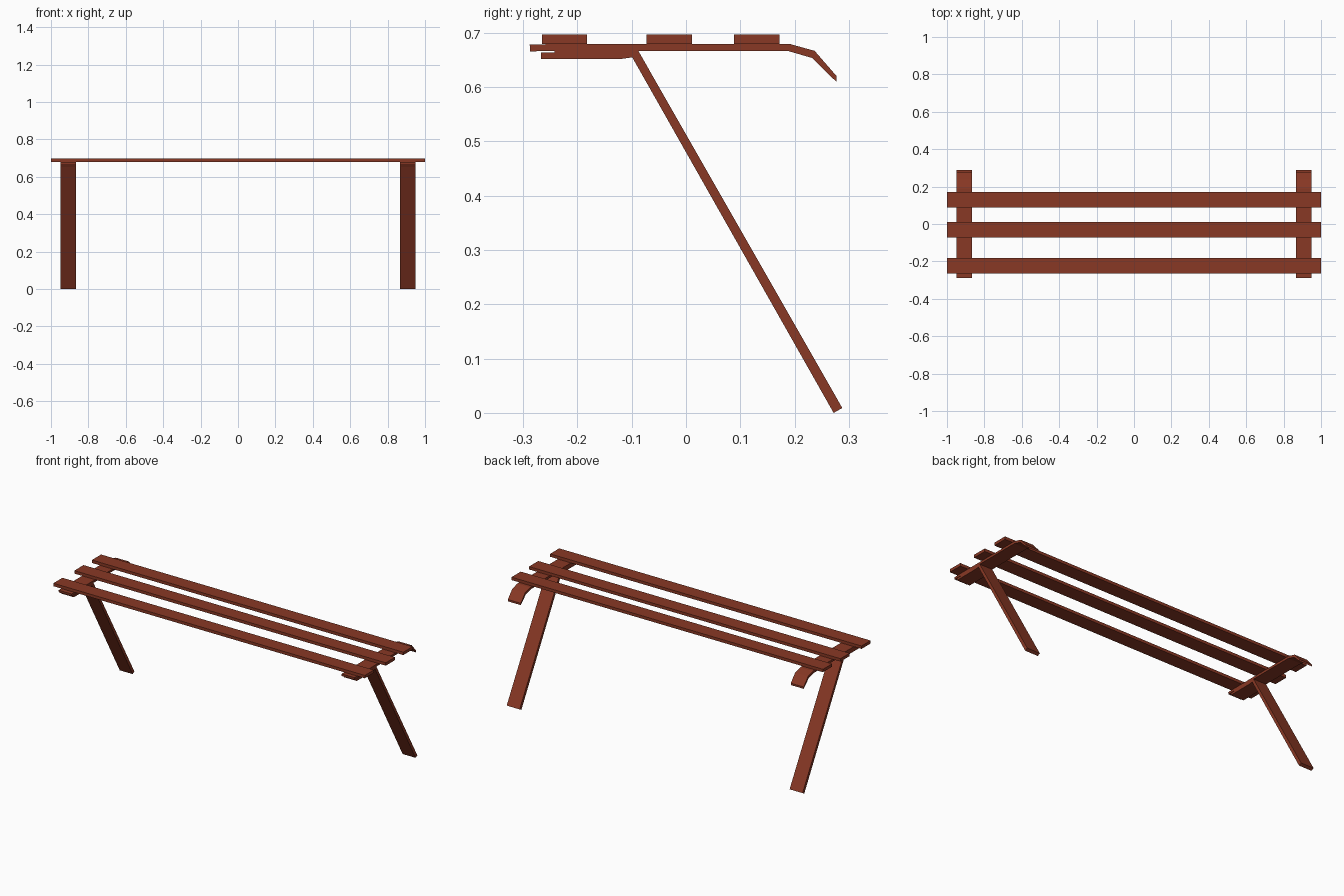
import bpy

if "Cube" in bpy.data.objects:
    bpy.data.objects.remove(bpy.data.objects["Cube"])

wood = bpy.data.materials.new("red_brown")
wood.diffuse_color = (0.25, 0.04, 0.018, 1)
wood.use_nodes = True
wood.node_tree.nodes["Principled BSDF"].inputs["Base Color"].default_value = wood.diffuse_color


def extrude_x(name, profile, x0, x1):
    """Solid made by extruding a (y, z) outline between two x positions."""
    n = len(profile)
    verts = [(x, y, z) for x in (x0, x1) for y, z in profile]
    faces = [tuple(range(n))[::-1], tuple(range(n, 2 * n))]
    faces += [(i, (i + 1) % n, (i + 1) % n + n, i + n) for i in range(n)]
    mesh = bpy.data.meshes.new(name)
    mesh.from_pydata(verts, [], faces)
    mesh.materials.append(wood)
    obj = bpy.data.objects.new(name, mesh)
    bpy.context.collection.objects.link(obj)
    return obj


# Seat slats running the full length
for name, y0, y1 in (("front_slat", -0.265, -0.182),
                     ("middle_slat", -0.073, 0.011),
                     ("back_slat", 0.088, 0.172)):
    extrude_x(name, [(y0, 0.680), (y1, 0.680), (y1, 0.697), (y0, 0.697)], -1, 1)

# Cross strap under the slats, curling down at the back
strap = [(-0.287, 0.666), (-0.242, 0.667), (0.187, 0.667), (0.232, 0.654),
         (0.277, 0.610), (0.277, 0.621), (0.237, 0.667), (0.190, 0.680),
         (-0.108, 0.680), (-0.288, 0.679)]

# Slanted leg with its top bent forward into a mounting plate
leg = [(-0.267, 0.652), (-0.120, 0.652), (-0.099, 0.655), (0.272, 0.0),
       (0.288, 0.009), (-0.089, 0.669), (-0.105, 0.675), (-0.242, 0.667),
       (-0.242, 0.664), (-0.267, 0.664)]

for side, a, b in (("left", -0.950, -0.867), ("right", 0.867, 0.950)):
    extrude_x(side + "_cross_strap", strap, a, b)
    extrude_x(side + "_leg", leg, a, b)
